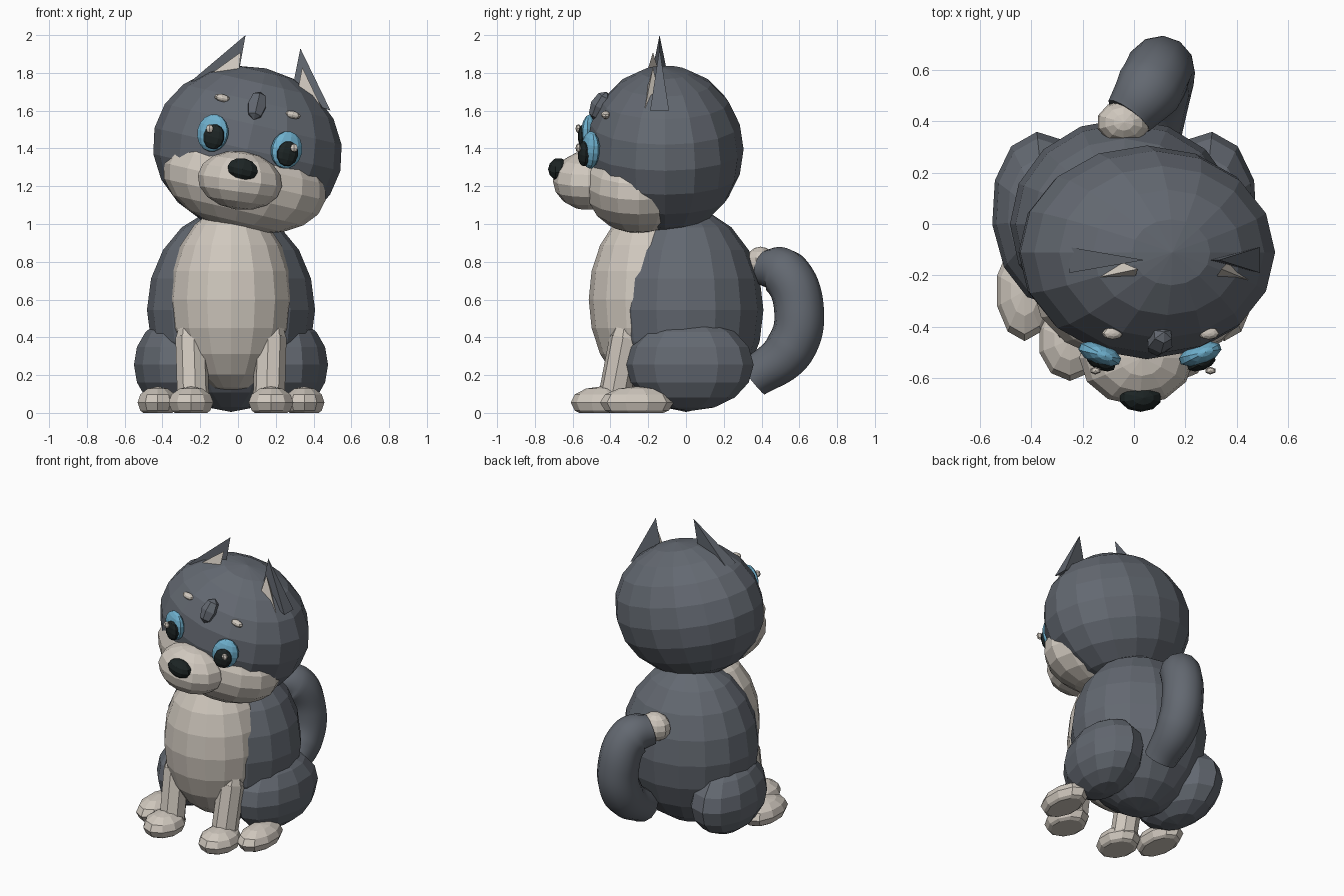
import bpy, bmesh, math
from mathutils import Matrix, Vector, Euler

if "Cube" in bpy.data.objects:
    bpy.data.objects.remove(bpy.data.objects["Cube"])


def material(name, rgb):
    m = bpy.data.materials.new(name)
    m.diffuse_color = (*rgb, 1)
    m.use_nodes = True
    m.node_tree.nodes["Principled BSDF"].inputs["Base Color"].default_value = m.diffuse_color
    return m


GREY = material("grey_fur", (0.125, 0.14, 0.165))
CREAM = material("cream_fur", (0.63, 0.578, 0.515))
BLUE = material("blue_iris", (0.155, 0.43, 0.61))
BLACK = material("black", (0.012, 0.018, 0.018))
MID = -0.037          # symmetry plane of the body
ROLL = 13             # sideways tilt of the head in degrees


def finish(name, bm, mat):
    bmesh.ops.recalc_face_normals(bm, faces=bm.faces)
    me = bpy.data.meshes.new(name)
    bm.to_mesh(me)
    bm.free()
    me.materials.append(mat)
    ob = bpy.data.objects.new(name, me)
    bpy.context.collection.objects.link(ob)
    return ob


def ball(name, centre, radii, mat, segs=12, rings=8, rot=(0, 0, 0), floor=None):
    """Low-poly ellipsoid, optionally flattened at floor height."""
    bm = bmesh.new()
    bmesh.ops.create_uvsphere(bm, u_segments=segs, v_segments=rings, radius=1)
    turn = Euler([math.radians(a) for a in rot]).to_matrix().to_4x4()
    bm.transform(Matrix.Translation(centre) @ turn @ Matrix.Diagonal((*radii, 1)))
    if floor is not None:
        geom = bm.verts[:] + bm.edges[:] + bm.faces[:]
        cut = bmesh.ops.bisect_plane(bm, geom=geom, plane_co=(0, 0, floor),
                                     plane_no=(0, 0, 1), clear_inner=True)
        rim = [e for e in cut["geom_cut"] if isinstance(e, bmesh.types.BMEdge)]
        bmesh.ops.contextual_create(bm, geom=rim)
    return finish(name, bm, mat)


def frustum(name, a, b, ra, rb, mat, segs=8):
    a, b = Vector(a), Vector(b)
    bm = bmesh.new()
    bmesh.ops.create_cone(bm, cap_ends=True, segments=segs, radius1=ra,
                          radius2=rb, depth=(b - a).length)
    turn = (b - a).to_track_quat('Z', 'Y').to_matrix().to_4x4()
    bm.transform(Matrix.Translation((a + b) / 2) @ turn)
    return finish(name, bm, mat)


def spike(name, points, mat):
    """Four-cornered pyramid."""
    bm = bmesh.new()
    v = [bm.verts.new(p) for p in points]
    for f in ((0, 1, 2), (0, 1, 3), (1, 2, 3), (2, 0, 3)):
        bm.faces.new([v[i] for i in f])
    return finish(name, bm, mat)


# Torso and chest
ball("body", (MID, 0, 0.545), (0.445, 0.41, 0.54), GREY, 16, 10)
ball("chest", (MID, -0.2, 0.6), (0.33, 0.315, 0.49), CREAM, 16, 10)

# Legs and paws
for side, s in (("left", -1), ("right", 1)):
    ball(side + "_haunch", (MID + s * 0.305, 0.02, 0.255), (0.21, 0.34, 0.245),
         GREY, 12, 8, (0, 0, s * -6))
    ball(side + "_rear_paw", (MID + s * 0.388, -0.26, 0.055),
         (0.112, 0.195, 0.085), CREAM, 10, 6, floor=0)
    ball(side + "_front_paw", (MID + s * 0.212, -0.45, 0.055),
         (0.125, 0.16, 0.085), CREAM, 10, 6, floor=0)
    frustum(side + "_front_leg", (MID + s * 0.2, -0.385, 0.06),
            (MID + s * 0.21, -0.32, 0.4), 0.085, 0.085, CREAM)
    frustum(side + "_shoulder", (MID + s * 0.21, -0.32, 0.4),
            (MID + s * 0.225, -0.31, 0.53), 0.085, 0.035, CREAM)

# Head, face mask, muzzle and nose
ball("head", (0.05, -0.11, 1.395), (0.505, 0.415, 0.44), GREY, 16, 10, (0, ROLL, 0))
ball("face_mask", (0.035, -0.25, 1.225), (0.44, 0.295, 0.265), CREAM, 16, 10, (0, ROLL, 0))
ball("muzzle", (0.01, -0.52, 1.23), (0.225, 0.185, 0.155), CREAM, 12, 8, (0, 8, 0))
ball("nose", (0.025, -0.675, 1.29), (0.085, 0.055, 0.058), BLACK, 10, 6, (0, ROLL, 0))
ball("forehead_tuft", (0.1, -0.455, 1.625), (0.055, 0.052, 0.085), GREY, 6, 4, (-25, ROLL, 0))

# Eyes: x, z, outward turn, highlight x and z
for side, x, z, turn, hx, hz in (("left", -0.133, 1.482, -20, -0.15, 1.505),
                                 ("right", 0.257, 1.392, 20, 0.297, 1.403)):
    ball(side + "_iris", (x, -0.505, z), (0.088, 0.042, 0.1), BLUE, 10, 8, (0, ROLL, turn))
    ball(side + "_pupil", (x + 0.005, -0.54, z - 0.02), (0.06, 0.028, 0.068),
         BLACK, 10, 6, (0, ROLL, turn))
    ball(side + "_eye_highlight", (hx, -0.57, hz), (0.022, 0.015, 0.024), CREAM, 6, 4)

# Brow spots
for side, x, z in (("left", -0.083, 1.667), ("right", 0.29, 1.578)):
    ball(side + "_brow", (x, -0.425, z), (0.043, 0.024, 0.02), CREAM, 8, 6, (0, ROLL, 0))

# Ears with pale inner wedges
spike("left_ear", ((-0.25, -0.19, 1.755), (-0.25, -0.09, 1.755),
                   (0.0, -0.14, 1.78), (0.04, -0.14, 2.0)), GREY)
spike("right_ear", ((0.49, -0.19, 1.6), (0.49, -0.09, 1.6),
                    (0.28, -0.14, 1.68), (0.33, -0.14, 1.93)), GREY)
spike("left_inner_ear", ((-0.2, -0.22, 1.755), (0.0, -0.22, 1.76),
                         (-0.09, -0.13, 1.76), (0.015, -0.175, 1.91)), CREAM)
spike("right_inner_ear", ((0.31, -0.22, 1.67), (0.45, -0.22, 1.6),
                          (0.38, -0.13, 1.63), (0.34, -0.175, 1.83)), CREAM)

# Curled tail: a smooth tube along a curve
cu = bpy.data.curves.new("tail_path", 'CURVE')
cu.dimensions = '3D'
cu.bevel_depth = 0.132
cu.bevel_resolution = 4
cu.use_fill_caps = True
sp = cu.splines.new('BEZIER')
path = [((-0.02, 0.42, 0.77), 0.75), ((0.055, 0.52, 0.74), 1), ((0.1, 0.598, 0.55), 1),
        ((0.1, 0.55, 0.34), 1), ((0.08, 0.35, 0.18), 0.8)]
sp.bezier_points.add(len(path) - 1)
for bp, (co, r) in zip(sp.bezier_points, path):
    bp.co, bp.radius = co, r
    bp.handle_left_type = bp.handle_right_type = 'AUTO'
helper = bpy.data.objects.new("tail_path", cu)
bpy.context.collection.objects.link(helper)
bpy.context.view_layer.update()
mesh = bpy.data.meshes.new_from_object(helper.evaluated_get(bpy.context.evaluated_depsgraph_get()))
bpy.data.objects.remove(helper)
mesh.materials.clear()
mesh.materials.append(GREY)
tail = bpy.data.objects.new("tail", mesh)
bpy.context.collection.objects.link(tail)
bpy.context.view_layer.objects.active = tail
tail.select_set(True)
bpy.ops.object.shade_smooth_by_angle(angle=math.radians(50))
ball("tail_tip", (-0.04, 0.395, 0.785), (0.105, 0.085, 0.095), CREAM, 10, 8)
